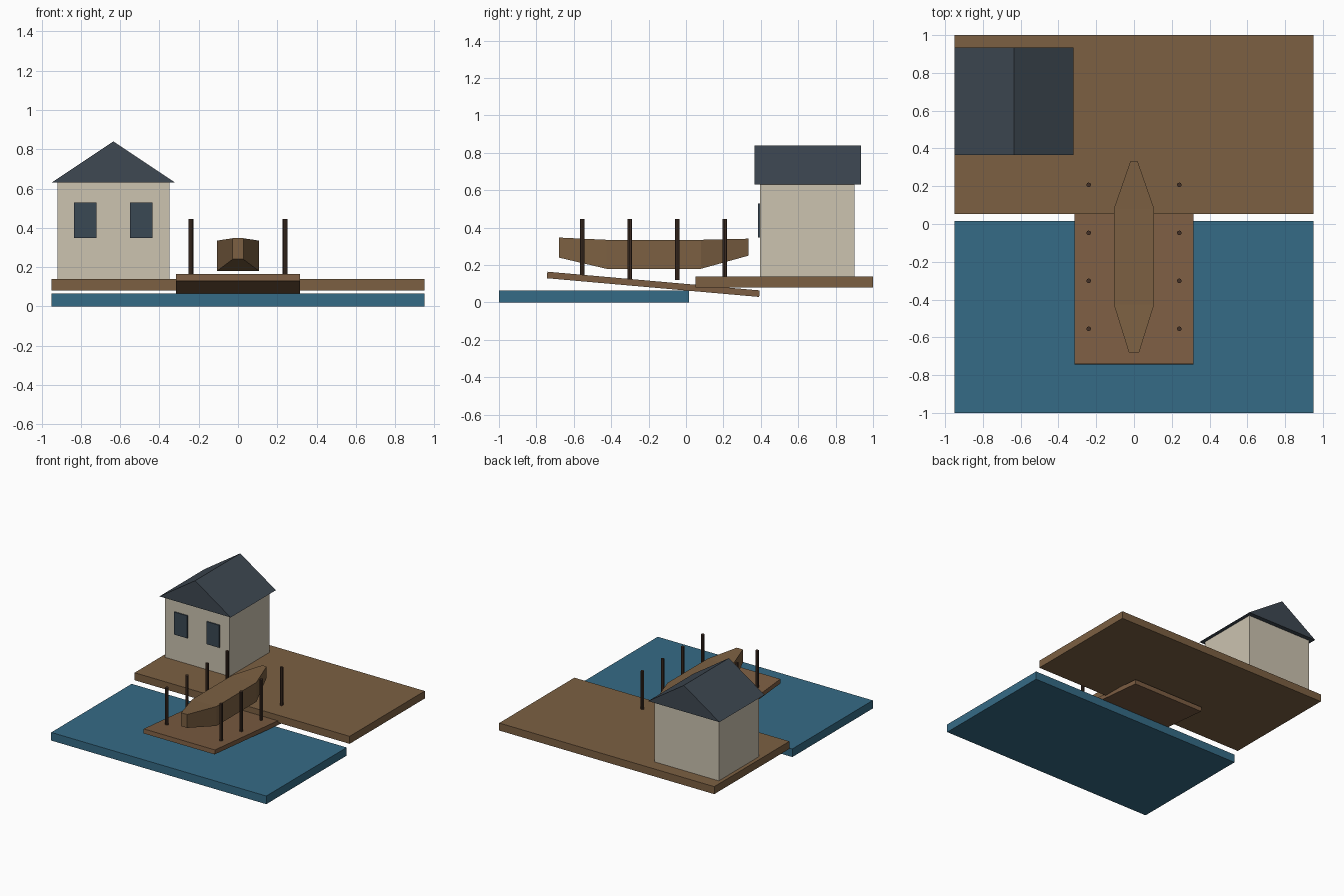
import bpy
from math import atan2
from mathutils import Matrix

if "Cube" in bpy.data.objects:
    bpy.data.objects.remove(bpy.data.objects["Cube"], do_unlink=True)


def material(name, *srgb):
    """One flat colour, given as 0-255 values and stored as linear."""
    color = [((c / 255 + 0.055) / 1.055) ** 2.4 for c in srgb] + [1]
    mat = bpy.data.materials.new(name)
    mat.use_nodes = True
    mat.diffuse_color = color
    bsdf = mat.node_tree.nodes["Principled BSDF"]
    bsdf.inputs["Base Color"].default_value = color
    bsdf.inputs["Roughness"].default_value = 0.8
    return mat


water_blue = material("water blue", 53, 107, 134)
wood = material("wood brown", 124, 96, 66)
plank = material("plank brown", 124, 93, 66)
post_brown = material("dark post brown", 66, 48, 38)
plaster = material("cream plaster", 204, 195, 176)
slate = material("slate grey", 62, 72, 82)
glass = material("window grey", 58, 72, 84)


def loft(name, rings, mat):
    """Closed solid through rings of equal point count."""
    n = len(rings[0])
    verts = [p for ring in rings for p in ring]
    faces = [tuple(range(n))[::-1],
             tuple(range(len(verts) - n, len(verts)))]
    for r in range(len(rings) - 1):
        for i in range(n):
            a, b = r * n + i, r * n + (i + 1) % n
            faces.append((a, b, b + n, a + n))
    mesh = bpy.data.meshes.new(name)
    mesh.from_pydata(verts, [], faces)
    mesh.materials.append(mat)
    obj = bpy.data.objects.new(name, mesh)
    bpy.context.collection.objects.link(obj)
    return obj


def box(name, x, y, z, mat):
    """Box from (low, high) ranges."""
    rings = [[(x[0], y[0], h), (x[1], y[0], h), (x[1], y[1], h), (x[0], y[1], h)]
             for h in z]
    return loft(name, rings, mat)


# Water and quay
box("water", (-0.95, 0.95), (-1, 0.015), (0, 0.065), water_blue)
box("quay", (-0.95, 0.95), (0.052, 1), (0.08, 0.14), wood)

# Sloping slipway
ramp = box("slipway", (-0.315, 0.315), (-0.57, 0.57), (-0.0175, 0.0175), plank)
ramp.data.transform(Matrix.Translation((0, -0.175, 0.097))
                    @ Matrix.Rotation(atan2(-0.1, 1.135), 4, "X"))

# Mooring posts along both sides
for side, x in (("left", 0.24), ("right", -0.24)):
    for i in range(4):
        bpy.ops.mesh.primitive_cylinder_add(
            vertices=8, radius=0.0125, depth=0.325,
            location=(x, -0.555 + i * 0.254, 0.2825))
        post = bpy.context.object
        post.name = f"{side}_post_{i + 1}"
        post.data.materials.append(post_brown)

# Boat hull: y, half width, keel height, deck height
stations = [(-0.68, 0.027, 0.24, 0.347), (-0.425, 0.107, 0.18, 0.335),
            (0.08, 0.107, 0.18, 0.335), (0.333, 0.019, 0.25, 0.341)]
hull = [[(-w, y, low), (-w, y, top), (w, y, top), (w, y, low)]
        for y, w, low, top in stations]
boat = loft("boat", hull, wood)
boat.data.flip_normals()

# House with gable roof
box("house_walls", (-0.92, -0.35), (0.395, 0.9), (0.14, 0.63), plaster)
loft("roof", [[(-0.95, y, 0.63), (-0.635, y, 0.84), (-0.32, y, 0.63)]
              for y in (0.365, 0.935)], slate).data.flip_normals()
for side, x in (("right", -0.777), ("left", -0.493)):
    box(side + "_window", (x - 0.057, x + 0.057), (0.386, 0.3955),
        (0.348, 0.528), glass)
